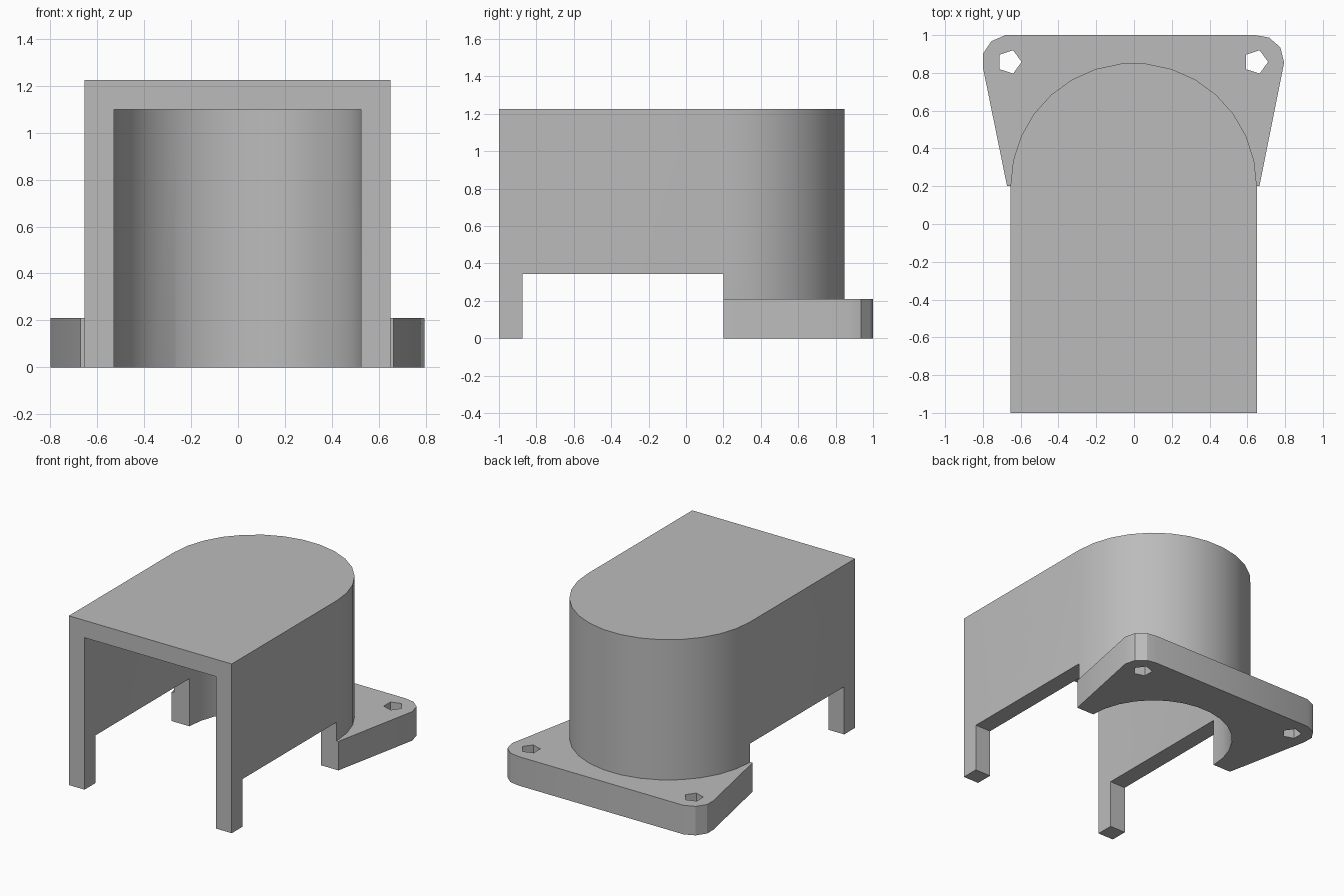
import bpy
import bmesh
from math import cos, sin, pi

cube = bpy.data.objects.get("Cube")
if cube:
    bpy.data.objects.remove(cube, do_unlink=True)

grey = bpy.data.materials.new("plain grey")
grey.use_nodes = True
colour = (0.5, 0.5, 0.5, 1)
grey.diffuse_color = colour
grey.node_tree.nodes["Principled BSDF"].inputs["Base Color"].default_value = colour

CX, ARC_Y = -0.002, 0.2


def prism(name, outline, z0, z1):
    """Extrude a counter-clockwise outline from z0 to z1."""
    bm = bmesh.new()
    face = bm.faces.new([bm.verts.new((x, y, z0)) for x, y in outline])
    new = bmesh.ops.extrude_face_region(bm, geom=[face])["geom"]
    bmesh.ops.translate(bm, vec=(0, 0, z1 - z0),
                        verts=[v for v in new if isinstance(v, bmesh.types.BMVert)])
    bmesh.ops.recalc_face_normals(bm, faces=bm.faces)
    mesh = bpy.data.meshes.new(name)
    bm.to_mesh(mesh)
    bm.free()
    mesh.materials.append(grey)
    obj = bpy.data.objects.new(name, mesh)
    bpy.context.collection.objects.link(obj)
    return obj


def arch(radius, front):
    """Straight sides closed by a half circle at the back."""
    arc = [(CX + radius * cos(pi * i / 15), ARC_Y + radius * sin(pi * i / 15))
           for i in range(16)]
    return [(CX - radius, front), (CX + radius, front)] + arc


def combine(target, other, operation):
    """Apply a boolean and discard the helper."""
    mod = target.modifiers.new(operation, "BOOLEAN")
    mod.operation, mod.object, mod.solver = operation, other, "EXACT"
    bpy.context.view_layer.objects.active = target
    bpy.ops.object.modifier_apply(modifier=mod.name)
    bpy.data.objects.remove(other, do_unlink=True)


# Outer cover with the low side openings
housing = prism("housing", arch(0.652, -1), 0, 1.225)
opening = prism("side_opening", [(-1, -0.875), (1, -0.875), (1, ARC_Y), (-1, ARC_Y)],
                -0.5, 0.345)
combine(housing, opening, "DIFFERENCE")

# Mounting flange with rounded corners
flange = prism("mounting_flange", [
    (-0.672, ARC_Y), (0.664, ARC_Y),
    (0.795, 0.855), (0.775, 0.935), (0.715, 0.987), (0.64, 1),
    (-0.68, 1), (-0.755, 0.968), (-0.8, 0.9), (-0.8, 0.83)], 0, 0.21)
combine(housing, flange, "UNION")

# Hollow interior, open to the front and below
combine(housing, prism("hollow", arch(0.527, -1.5), -0.5, 1.1), "DIFFERENCE")

# Five-sided screw holes
for hx in (-0.66, 0.645):
    ring = [(hx + 0.065 * cos(2 * pi * i / 5), 0.858 + 0.065 * sin(2 * pi * i / 5))
            for i in range(5)]
    combine(housing, prism("screw_hole", ring, -0.5, 0.5), "DIFFERENCE")

bpy.ops.object.select_all(action="DESELECT")
housing.select_set(True)
bpy.context.view_layer.objects.active = housing
bpy.ops.object.shade_smooth_by_angle(angle=pi / 6)
